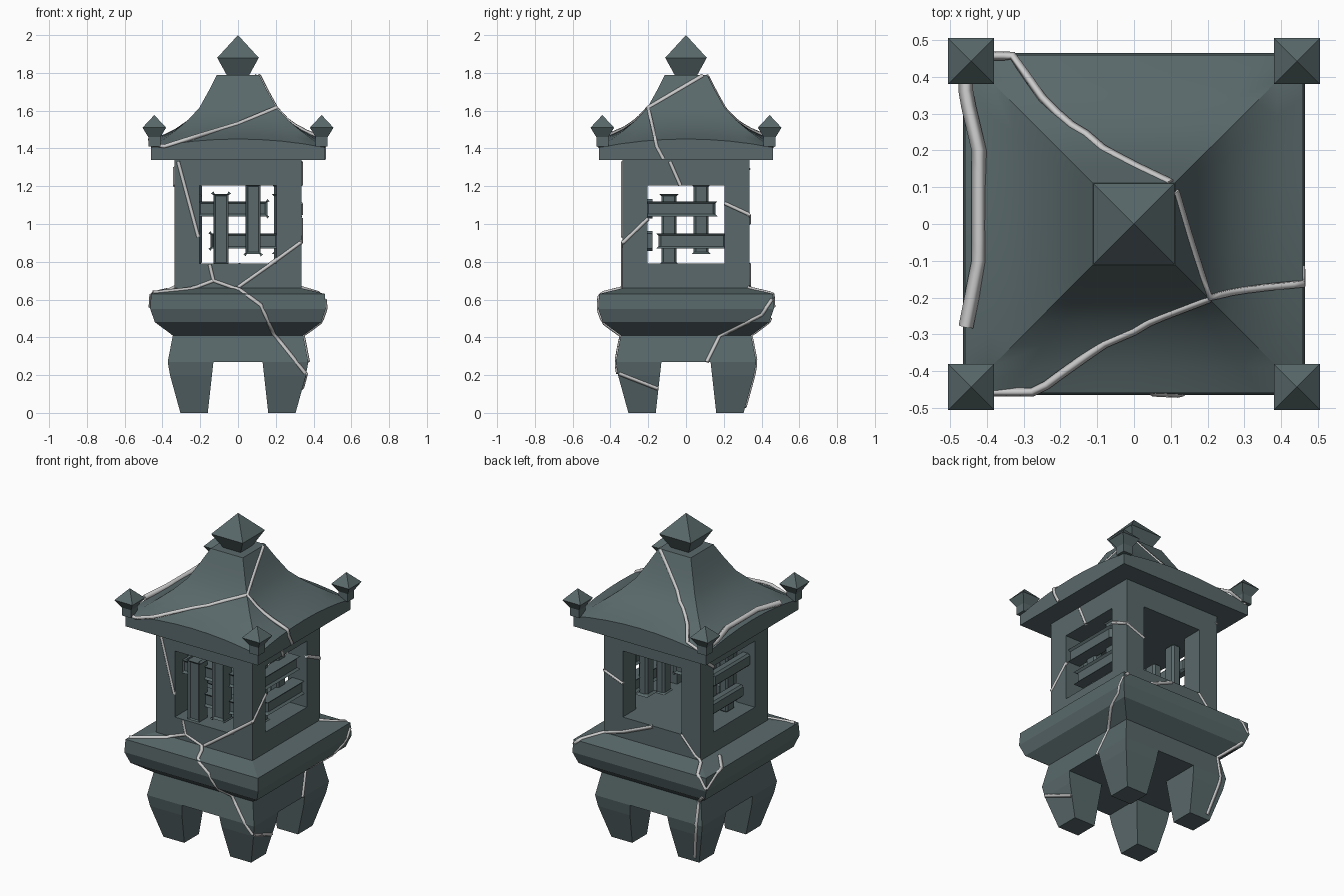
import bpy, bmesh, math

if "Cube" in bpy.data.objects:
    bpy.data.objects.remove(bpy.data.objects["Cube"])

def material(name, col):
    m = bpy.data.materials.new(name)
    m.diffuse_color = (*col, 1)
    m.use_nodes = True
    m.node_tree.nodes["Principled BSDF"].inputs["Base Color"].default_value = m.diffuse_color
    return m

STONE = material("dark_stone", (0.10, 0.14, 0.145))
PALE = material("pale_crack", (0.58, 0.57, 0.56))

def add(name, mesh, mat):
    ob = bpy.data.objects.new(name, mesh)
    bpy.context.collection.objects.link(ob)
    mesh.materials.clear()
    mesh.materials.append(mat)
    return ob

def loft(name, rings, n=1, center=(0, 0)):
    """Square rings (half width, z, corner offset) joined into a closed solid."""
    bm = bmesh.new()
    loops = []
    for h, z, dip in rings:
        loop = []
        for s in range(4):
            for i in range(n):
                t = -1 + 2 * i / n
                x, y = [(t, -1), (1, t), (-t, 1), (-1, -t)][s]
                loop.append(bm.verts.new((center[0] + x * h, center[1] + y * h, z + dip * t * t)))
        loops.append(loop)
    for a, b in zip(loops, loops[1:]):
        for i in range(len(a)):
            j = (i + 1) % len(a)
            bm.faces.new((a[i], a[j], b[j], b[i]))
    bm.faces.new(loops[0][::-1])
    bm.faces.new(loops[-1])
    bmesh.ops.remove_doubles(bm, verts=bm.verts, dist=1e-5)
    bmesh.ops.recalc_face_normals(bm, faces=bm.faces)
    me = bpy.data.meshes.new(name)
    bm.to_mesh(me)
    bm.free()
    return add(name, me, STONE)

def tunnel(profile, axis):
    """Prism along x or y from a (u, z) outline, used as a cutter."""
    bm = bmesh.new()
    ends = []
    for d in (-0.8, 0.8):
        ends.append([bm.verts.new((u, d, z) if axis == 'y' else (d, u, z)) for u, z in profile])
    n = len(profile)
    for i in range(n):
        j = (i + 1) % n
        bm.faces.new((ends[0][i], ends[0][j], ends[1][j], ends[1][i]))
    bm.faces.new(ends[0][::-1])
    bm.faces.new(ends[1])
    bmesh.ops.recalc_face_normals(bm, faces=bm.faces)
    me = bpy.data.meshes.new("cutter")
    bm.to_mesh(me)
    bm.free()
    ob = add("cutter", me, STONE)
    ob.hide_render = True
    return ob

def bake(ob):
    dg = bpy.context.evaluated_depsgraph_get()
    return bpy.data.meshes.new_from_object(ob.evaluated_get(dg))

def cut_both_ways(ob, profile):
    cutters = [tunnel(profile, a) for a in 'xy']
    for c in cutters:
        m = ob.modifiers.new("cut", 'BOOLEAN')
        m.object, m.operation, m.solver = c, 'DIFFERENCE', 'EXACT'
    me = bake(ob)
    ob.modifiers.clear()
    ob.data = me
    for c in cutters:
        bpy.data.objects.remove(c)

# Four-legged foot
foot = loft("legs", [(0.305, 0, 0), (0.36, 0.2, 0), (0.372, 0.27, 0), (0.345, 0.41, 0)])
cut_both_ways(foot, [(-0.16, -0.1), (0.16, -0.1), (0.16, 0), (0.13, 0.27), (-0.13, 0.27), (-0.16, 0)])

# Moulded tray
loft("tray", [(0.345, 0.41, 0), (0.44, 0.48, 0), (0.465, 0.55, 0), (0.46, 0.63, 0), (0.335, 0.66, 0)])

# Fire box with a window on every side
box = loft("fire_box", [(0.335, 0.65, 0), (0.335, 1.345, 0)])
cut_both_ways(box, [(-0.205, 0.79), (0.205, 0.79), (0.205, 1.205), (-0.205, 1.205)])

# Curved hip roof
roof = loft("roof", [(0.46, 1.34, 0), (0.46, 1.45, -0.045), (0.39, 1.475, -0.025), (0.33, 1.505, -0.01),
                     (0.265, 1.55, 0), (0.205, 1.615, 0), (0.155, 1.705, 0), (0.112, 1.79, 0)], n=8)
bpy.context.view_layer.objects.active = roof
roof.select_set(True)
bpy.ops.object.shade_smooth_by_angle(angle=math.radians(32))

# Top and corner finials
loft("top_finial", [(0.055, 1.78, 0), (0.11, 1.88, 0), (0.0, 2.0, 0)])
for sx in (-1, 1):
    for sy in (-1, 1):
        loft("corner_finial", [(0.032, 1.41, 0), (0.032, 1.46, 0), (0.0625, 1.51, 0), (0, 1.577, 0)],
             center=(0.443 * sx, 0.443 * sy))

# Window bars: (u from, u to, z from, z to, upright)
BARS = [(-0.13, -0.05, 0.785, 1.16, True), (0.04, 0.12, 0.84, 1.21, True),
        (-0.21, 0.155, 1.04, 1.12, False), (-0.145, 0.21, 0.87, 0.95, False)]

def bar(side, u0, u1, z0, z1, depth):
    bm = bmesh.new()
    bmesh.ops.create_cube(bm, size=1)
    for v in bm.verts:
        u = (u0 + u1) / 2 + v.co.x * (u1 - u0)
        d = depth + v.co.y * 0.06
        z = (z0 + z1) / 2 + v.co.z * (z1 - z0)
        v.co = {'front': (u, -d, z), 'right': (d, u, z), 'left': (-d, u, z)}[side]
    bmesh.ops.bevel(bm, geom=list(bm.edges), offset=0.012, segments=1, affect='EDGES')
    bmesh.ops.recalc_face_normals(bm, faces=bm.faces)
    me = bpy.data.meshes.new("bar")
    bm.to_mesh(me)
    bm.free()
    add(side + "_window_bar", me, STONE)

for side in ('front', 'right', 'left'):
    for u0, u1, z0, z1, upright in BARS:
        outer = upright == (side == 'front')
        bar(side, u0, u1, z0, z1, 0.275 if outer else 0.22)

# Pale cracks that follow the surface
OUTLINE = [(0, .305), (.2, .36), (.27, .372), (.41, .345), (.48, .44), (.55, .465), (.63, .46), (.66, .335),
           (1.335, .335), (1.34, .46), (1.45, .46), (1.505, .33), (1.55, .265), (1.615, .205), (1.705, .155),
           (1.79, .112)]

def half(z):
    for (z0, h0), (z1, h1) in zip(OUTLINE, OUTLINE[1:]):
        if z <= z1:
            return h0 + (h1 - h0) * (z - z0) / (z1 - z0)
    return OUTLINE[-1][1]

def crack(side, pts, radius=0.012):
    """Crack along (u, z) points; u is x on front/back and y on left/right."""
    path = []
    for (u0, z0), (u1, z1) in zip(pts, pts[1:]):
        path += [(u0 + (u1 - u0) * k / 5, z0 + (z1 - z0) * k / 5) for k in range(5)]
    path.append(pts[-1])
    cu = bpy.data.curves.new("crack", 'CURVE')
    cu.dimensions = '3D'
    cu.bevel_depth, cu.bevel_resolution, cu.use_fill_caps = radius, 0, True
    sp = cu.splines.new('POLY')
    sp.points.add(len(path) - 1)
    for p, (u, z) in zip(sp.points, path):
        h = half(z) - 0.003
        p.co = (*{'front': (u, -h, z), 'back': (u, h, z), 'right': (h, u, z), 'left': (-h, u, z)}[side], 1)
    tmp = bpy.data.objects.new("tmp", cu)
    bpy.context.collection.objects.link(tmp)
    me = bake(tmp)
    bpy.data.objects.remove(tmp)
    add(side + "_crack", me, PALE)

crack('front', [(.205, 1.615), (0, 1.53), (-.2, 1.47), (-.39, 1.41), (-.45, 1.42)])
crack('front', [(-.317, 1.33), (-.21, .93)])
crack('front', [(.335, .905), (.17, .785), (0, .665)])
crack('front', [(-.15, .785), (-.13, .7), (.01, .65), (.12, .57), (.195, .41), (.355, .21)])
crack('front', [(-.13, .7), (-.25, .655), (-.45, .635)])
crack('right', [(.09, 1.785), (-.2, 1.615), (-.165, 1.46), (-.155, 1.41), (-.12, 1.345)])
crack('right', [(-.085, 1.33), (-.03, 1.205)])
crack('right', [(-.335, .9), (-.2, 1.03)])
crack('right', [(.205, 1.11), (.335, 1.05)])
crack('right', [(.455, .6), (.4, .52), (.18, .41), (.11, .27)])
crack('right', [(-.355, .21), (-.15, .13)])
crack('back', [(.1, 1.785), (-.13, 1.57), (-.33, 1.45), (-.44, 1.41)])
crack('back', [(.335, 1.05), (.205, 1.0)])
crack('back', [(.45, .61), (.42, .635), (.2, .7), (.0, .785)])
crack('back', [(-.2, .79), (-.3, .68), (-.42, .62), (-.46, .56)])
crack('back', [(-.43, .5), (-.33, .41), (-.33, .25), (-.28, .03)])
crack('left', [(.4, 1.445), (.2, 1.465), (-.1, 1.465), (-.28, 1.45)], 0.02)
crack('left', [(.46, .56), (.35, .62), (.2, .65)])
crack('left', [(.335, 1.3), (.205, 1.2)])
